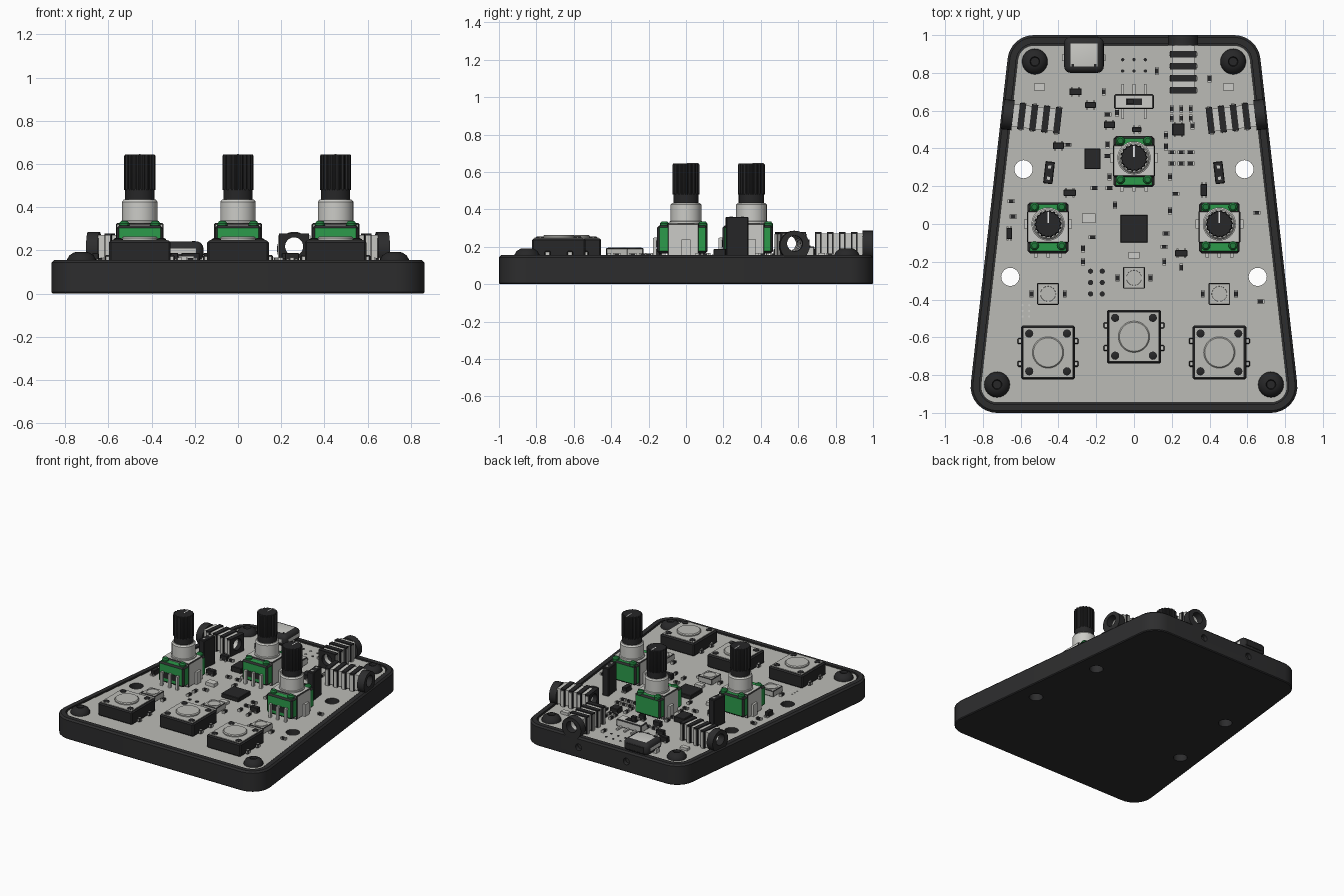
import bpy, bmesh
from math import sin, cos, pi, radians
from mathutils import Vector, Matrix

if "Cube" in bpy.data.objects:
    bpy.data.objects.remove(bpy.data.objects["Cube"])

PALETTE = {
    "case charcoal": (.026, .026, .027), "board grey": (.5, .5, .47), "metal": (.6, .6, .57),
    "encoder green": (.025, .33, .07), "part black": (.02, .02, .021),
    "dark green": (.015, .2, .045), "white mark": (.8, .8, .8)}
MATS = []
for label, rgb in PALETTE.items():
    m = bpy.data.materials.new(label)
    m.use_nodes = True
    m.diffuse_color = (*rgb, 1)
    m.node_tree.nodes["Principled BSDF"].inputs["Base Color"].default_value = (*rgb, 1)
    MATS.append(m)
CASE, BOARD, METAL, GREEN, BLACK, DKGREEN, WHITE = range(len(MATS))
TOP = .148          # board surface height
TILT = radians(6.6)  # lean of the long sides
objects = []


def part(name, bm, loc=(0, 0, 0), rot=0):
    bmesh.ops.recalc_face_normals(bm, faces=bm.faces)
    me = bpy.data.meshes.new(name)
    bm.to_mesh(me)
    bm.free()
    for m in MATS:
        me.materials.append(m)
    return place(name, me, loc, rot)


def place(name, me, loc, rot=0):
    ob = bpy.data.objects.new(name, me)
    ob.location, ob.rotation_euler.z = loc, rot
    bpy.context.collection.objects.link(ob)
    objects.append(ob)
    return ob


def box(bm, mat, x, y, z, sx, sy, sz, bevel=0, segs=1):
    """Box standing on height z."""
    mtx = Matrix.Translation((x, y, z + sz / 2)) @ Matrix.Diagonal((sx, sy, sz, 1))
    verts = bmesh.ops.create_cube(bm, size=1, matrix=mtx)["verts"]
    for f in {f for v in verts for f in v.link_faces}:
        f.material_index = mat
    if bevel:
        edges = list({e for v in verts for e in v.link_edges})
        bmesh.ops.bevel(bm, geom=edges, offset=bevel, segments=segs, affect='EDGES', profile=.5)


def loft(bm, mat, rings, closed=False):
    """Skin between rings; closed joins the last to the first, otherwise both ends are capped."""
    loops = [[bm.verts.new(p) for p in r] for r in rings]
    faces = []
    for a, b in zip(loops, loops[1:] + (loops[:1] if closed else [])):
        for i in range(len(a)):
            j = (i + 1) % len(a)
            faces.append(bm.faces.new((a[i], a[j], b[j], b[i])))
    if not closed:
        faces += [bm.faces.new(loops[0]), bm.faces.new(loops[-1])]
    for f in faces:
        f.material_index = mat


def lathe(bm, mat, x, y, profile, n=24, flute=1):
    """Turned shape from (radius, height) pairs; flute scales every other point pair."""
    loft(bm, mat, [[(x + r * k * cos(t), y + r * k * sin(t), z)
                    for i in range(n) for t in [2 * pi * i / n]
                    for k in [flute if i % 4 > 1 else 1]] for r, z in profile])


def outline(inset, z):
    """Rounded trapezoid of the case, moved inward."""
    pts, r = [], .14 - inset
    for cx, cy, a0, a1 in ((.725, -.86, -pi / 2, TILT), (.53, .86, TILT, pi / 2)):
        for i in range(9):
            a = a0 + (a1 - a0) * i / 8
            pts.append((cx + r * cos(a), cy + r * sin(a), z))
    return pts + [(-x, y, z) for x, y, z in reversed(pts)]


def cut(target, cutter):
    mod = target.modifiers.new("holes", 'BOOLEAN')
    mod.operation, mod.solver, mod.object = 'DIFFERENCE', 'EXACT', cutter
    bpy.context.view_layer.objects.active = target
    bpy.ops.object.modifier_apply(modifier=mod.name)


# Case tray and circuit board
bm = bmesh.new()
loft(bm, CASE, [outline(i, z) for i, z in
                ((.006, 0), (0, .006), (0, .143), (.012, .155), (.046, .155), (.046, .125))])
case = part("case", bm)
bm = bmesh.new()
loft(bm, BOARD, [outline(.054, z) for z in (.12, TOP)])
board = part("circuit_board", bm)

# Mounting holes through both, and two blind holes in the back wall
bm = bmesh.new()
for s in (-1, 1):
    for x, y in ((.585, .29), (.655, -.28)):
        lathe(bm, CASE, s * x, y, [(.048, -.1), (.048, .3)])
    loft(bm, CASE, [[(s * .2 + .025 * cos(t * pi / 8), y, .08 + .025 * sin(t * pi / 8))
                     for t in range(16)] for y in (.97, 1.1)])
cutter = part("hole_cutter", bm)
cutter.hide_render = True
cut(case, cutter)
cut(board, cutter)
objects.remove(cutter)
bpy.data.objects.remove(cutter)

# Corner screws with sockets
bm = bmesh.new()
lathe(bm, BLACK, 0, 0, [(.068, TOP), (.066, .16), (.056, .177), (.035, .19),
                        (.026, .192), (.022, .175)], 24)
screw = bm
screw_me = part("screw", screw, (.525, .86, 0)).data
for x, y in ((-.525, .86), (.725, -.85), (-.725, -.85)):
    place("screw", screw_me, (x, y, 0))


# Rotary encoders
def encoder():
    bm = bmesh.new()
    box(bm, GREEN, 0, -.02, .165, .215, .27, .15, .012)
    box(bm, METAL, 0, -.015, TOP, .222, .17, .178, .006)
    for s in (-1, 1):
        box(bm, METAL, s * .115, 0, TOP, .025, .05, .09)
        for y in (.09, -.115):
            lathe(bm, DKGREEN, s * .072, y, [(.024, .3), (.024, .325), (.015, .335)], 12)
    box(bm, BLACK, 0, -.154, .2, .12, .006, .045)
    for x in (-.065, 0, .065):
        box(bm, METAL, x, -.168, TOP, .018, .018, .1)
        box(bm, METAL, x, -.155, .235, .018, .03, .014)
    lathe(bm, METAL, 0, 0, [(.088, .32), (.088, .335), (.082, .338), (.082, .425), (.074, .435)], 32)
    lathe(bm, BLACK, 0, 0, [(.068, .43), (.068, .485)], 32)
    lathe(bm, BLACK, 0, 0, [(.072, .48), (.072, .638), (.068, .645)], 72, .92)
    box(bm, WHITE, 0, .035, .643, .008, .06, .004)
    return bm


def button():
    bm = bmesh.new()
    box(bm, BLACK, 0, 0, TOP, .285, .285, .097, .008)
    box(bm, BOARD, 0, 0, .24, .258, .258, .009)
    lathe(bm, BOARD, 0, 0, [(.083, .24), (.083, .257), (.077, .263)], 32)
    for s in (-1, 1):
        for t in (-1, 1):
            lathe(bm, BLACK, s * .1, t * .1, [(.022, .24), (.022, .252), (.014, .256)], 12)
            box(bm, METAL, s * .148, t * .06, TOP, .028, .032, .03, .006)
    return bm


def led():
    bm = bmesh.new()
    box(bm, BOARD, 0, 0, TOP, .115, .115, .045, .004)
    lathe(bm, METAL, 0, 0, [(.046, .19), (.046, .197), (.041, .197), (.039, .19)], 24)
    for s in (-1, 1):
        passive(bm, s * .088, 0, True)
    return bm


def passive(bm, x, y, upright):
    """Tiny chip with bright end caps."""
    def piece(mat, d, length, h):
        dx, dy = (0, d) if upright else (d, 0)
        size = (.02, length) if upright else (length, .02)
        box(bm, mat, x + dx, y + dy, TOP, *size, h)
    piece(BLACK, 0, .026, .016)
    for s in (-1, 1):
        piece(METAL, s * .0165, .007, .018)


for name, builder, spots in (
        ("rotary_encoder", encoder, ((-.455, 0), (0, .35), (.452, 0))),
        ("push_button", button, ((-.455, -.68), (0, -.597), (.452, -.68))),
        ("indicator_led", led, ((-.455, -.37), (0, -.285), (.452, -.37)))):
    shared = part(name, builder(), (*spots[0], 0)).data
    for spot in spots[1:]:
        place(name, shared, (*spot, 0))


# Audio sockets: a row of slices with a bore, outer end at the origin pointing to +y
def slice_ring(bm, mat, y0, y1, hw, hh, bore=.042, round_=False, zc=.214):
    angles = [pi * i / 12 for i in range(24)]
    k = [1 if round_ else 1 / max(abs(cos(a)), abs(sin(a))) for a in angles]
    out = lambda y: [(hw * q * cos(a), y, zc + hh * q * sin(a)) for a, q in zip(angles, k)]
    inn = lambda y: [(bore * cos(a), y, .218 + bore * sin(a)) for a in angles]
    loft(bm, mat, [out(y0), out(y1), inn(y1), inn(y0)], True)


bm = bmesh.new()
slice_ring(bm, CASE, -.055, 0, .08, .08, .042, True, .206)
for i in range(4):
    y = -.31 + i * .064
    slice_ring(bm, BLACK, y, y + .034, .07, .065)
    slice_ring(bm, METAL, y + .034, y + .064, .06, .058)
    for s in (-1, 1):
        box(bm, METAL, s * .071, y + .017, TOP, .008, .02, .12)
socket = part("audio_socket_back", bm, (.26, 1, 0)).data
place("audio_socket_left", socket, (.695, .582, 0), -(pi / 2 - TILT))
place("audio_socket_right", socket, (-.695, .582, 0), pi / 2 - TILT)

# Data port with dark mouth
bm = bmesh.new()
box(bm, METAL, -.265, .895, .15, .21, .19, .092, .034, 4)
box(bm, BLACK, -.265, .989, .173, .15, .006, .045, .002)
for s in (-1, 1):
    box(bm, METAL, -.265 + s * .1, .88, TOP, .03, .035, .03)
    box(bm, BLACK, -.265 + s * .06, .84, .24, .014, .014, .004)
part("data_port", bm)

# Slide switch
bm = bmesh.new()
box(bm, METAL, 0, .648, TOP, .21, .078, .055, .006)
box(bm, BLACK, 0, .648, .2, .085, .034, .008)
box(bm, BLACK, -.02, .648, .2, .035, .026, .04)
for x in (-.06, 0, .06):
    box(bm, METAL, x, .71, TOP, .014, .06, .012)
for s in (-1, 1):
    box(bm, METAL, s * .06, .585, TOP, .014, .06, .012)
part("slide_switch", bm, (0, 0, 0))

# Tall connectors beside the encoders
for s, side in ((1, "left"), (-1, "right")):
    bm = bmesh.new()
    box(bm, BLACK, 0, 0, TOP, .05, .118, .212, .004)
    for y in (-.03, .03):
        box(bm, METAL, 0, y, .357, .016, .016, .005)
    part("tall_connector_" + side, bm, (s * .45, .272, 0), s * TILT)

# Integrated circuits: x, y, width, depth
bm = bmesh.new()
for x, y, w, d in ((0, -.025, .145, .145), (-.22, .345, .085, .11), (.235, .5, .065, .065),
                   (-.31, .7, .065, .035), (-.23, .63, .06, .03), (-.13, .525, .06, .035),
                   (.015, .5, .05, .025), (.25, -.155, .065, .035), (-.34, .165, .065, .035),
                   (.37, .18, .035, .065), (-.4, .415, .06, .035), (-.66, -.05, .03, .06)):
    box(bm, BLACK, x, y, TOP, w, d, .04 if w < .1 else .032, .003)
    if w < .07:
        for s in (-.3, .3):
            box(bm, METAL, x + s * w, y, TOP, .01, d + .016, .012)
for s in (-1, 1):
    box(bm, METAL, s * .5, .725, TOP, .06, .035, .02)
box(bm, METAL, -.24, .03, TOP, .07, .05, .025)
box(bm, METAL, 0, -.165, TOP, .06, .035, .02)
part("integrated_circuits", bm)

# Scattered chip resistors and capacitors
UPRIGHT = ((.12, .81), (.4, .77), (-.16, .7), (-.09, .59), (.31, .52), (.17, .47), (.17, .41),
           (-.14, .42), (.19, .25), (-.13, .25), (.19, .07), (-.1, .1), (-.27, -.13),
           (.16, -.2), (.25, -.23), (-.27, -.2))
FLAT = ((-.14, .58), (-.35, .42), (-.14, .36), (-.21, .19), (-.13, .19), (.22, .16),
        (.17, -.05), (.16, -.12), (-.22, -.07), (.65, .06), (-.65, .12), (.67, -.41), (-.64, .04))
bm = bmesh.new()
for x, y in UPRIGHT:
    passive(bm, x, y, True)
for x, y in FLAT:
    passive(bm, x, y, False)
for i in range(3):
    for y in (.61, .56, .38, .32):
        passive(bm, .2 + i * .05, y, y > .5)
part("chip_resistors", bm)

# Solder pads
bm = bmesh.new()
for i in range(3):
    for j in range(2):
        lathe(bm, BLACK, -.06 + i * .06, .81 + j * .06, [(.009, TOP), (.009, TOP + .002)], 12)
        lathe(bm, BLACK, -.23 + j * .062, -.37 + i * .06, [(.014, TOP), (.014, TOP + .003)], 12)
        lathe(bm, METAL, -.59 + j * .035, -.49 + i * .03, [(.006, TOP), (.006, TOP + .002)], 8)
part("solder_pads", bm)

# Smooth round surfaces, keep edges sharp
bpy.ops.object.select_all(action='DESELECT')
for ob in objects:
    ob.select_set(True)
bpy.context.view_layer.objects.active = case
bpy.ops.object.shade_smooth_by_angle(angle=radians(30))
